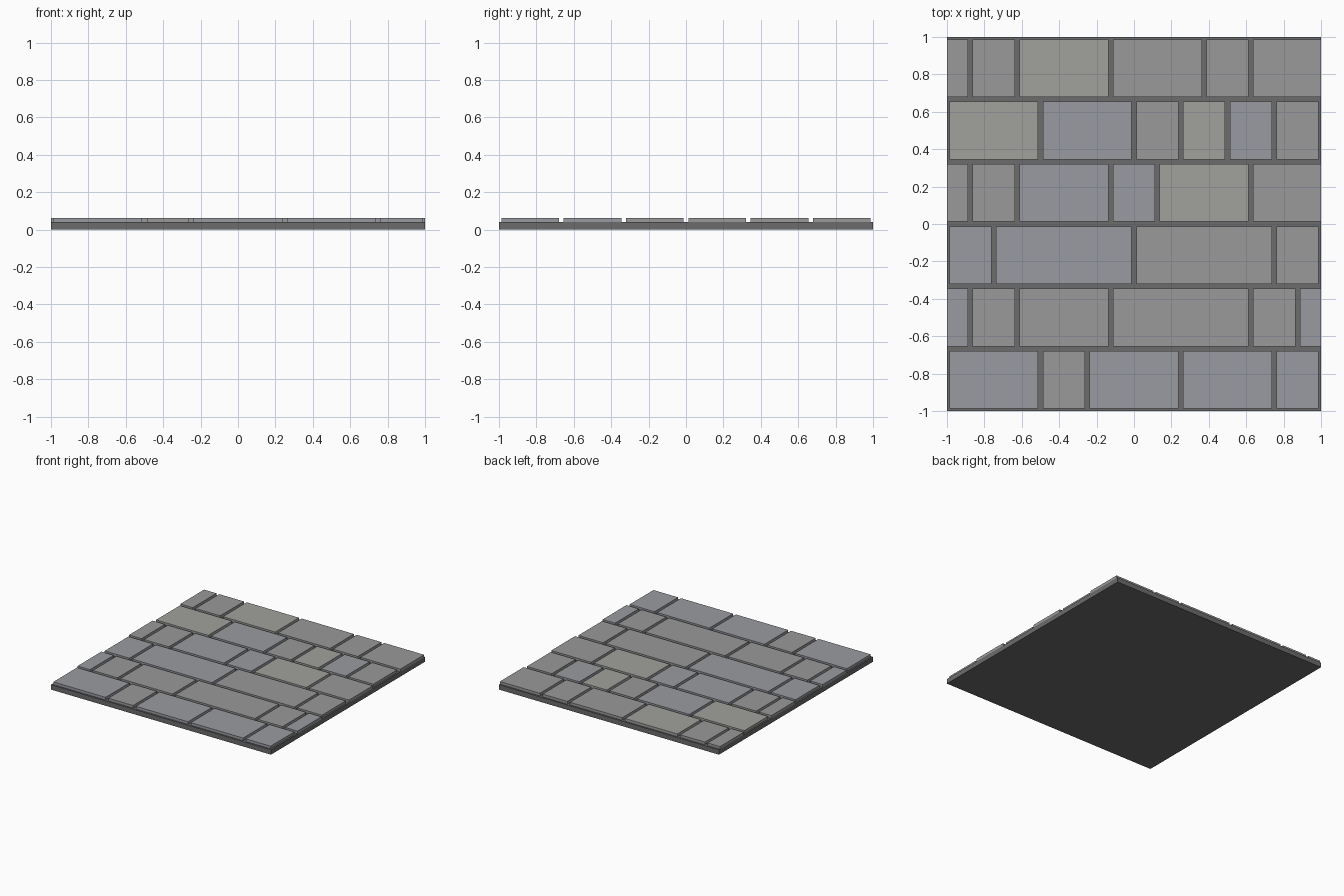
import bpy

if "Cube" in bpy.data.objects:
    bpy.data.objects.remove(bpy.data.objects["Cube"])

BASE_TOP, STONE_TOP, GAP = 0.04, 0.062, 0.0125


def material(name, rgb):
    mat = bpy.data.materials.new(name)
    mat.diffuse_color = (*rgb, 1)
    mat.use_nodes = True
    mat.node_tree.nodes["Principled BSDF"].inputs["Base Color"].default_value = mat.diffuse_color
    return mat


MORTAR = material("mortar_grey", (0.15, 0.15, 0.155))
TINTS = {
    "n": material("stone_neutral", (0.32, 0.32, 0.325)),
    "b": material("stone_cool", (0.32, 0.33, 0.355)),
    "w": material("stone_warm", (0.355, 0.355, 0.34)),
}


def box(name, lo, hi, mat):
    bpy.ops.mesh.primitive_cube_add(size=1, location=[(a + b) / 2 for a, b in zip(lo, hi)])
    ob = bpy.context.object
    ob.name = name
    ob.scale = [b - a for a, b in zip(lo, hi)]
    bpy.ops.object.transform_apply(location=False, rotation=False, scale=True)
    ob.data.materials.append(mat)


# Mortar slab under the paving
box("mortar_slab", (-1, -1, 0), (1, 1, BASE_TOP), MORTAR)

# Courses from front to back: start, stone widths in eighths, tints
# Offset courses wrap across the tile, so their end stones are cut flush
courses = [
    (False, (4, 2, 4, 4, 2), "bnbbb"),
    (True, (1, 2, 4, 6, 2, 1), "bnnnnb"),
    (False, (2, 6, 6, 2), "bbnn"),
    (True, (1, 2, 4, 2, 4, 3), "nnbbwn"),
    (False, (4, 4, 2, 2, 2, 2), "wbnwbn"),
    (True, (1, 2, 4, 4, 2, 3), "nnwnnn"),
]
depth = 2 / len(courses)
for row, (flush, widths, tints) in enumerate(courses):
    y = -1 + row * depth
    x = -1
    for i, (w, tint) in enumerate(zip(widths, tints)):
        end = x + w / 8
        left = x if flush and i == 0 else x + GAP
        right = end if flush and i == len(widths) - 1 else end - GAP
        box(f"stone_{row + 1}_{i + 1}", (left, y + GAP, BASE_TOP),
            (right, y + depth - GAP, STONE_TOP), TINTS[tint])
        x = end
